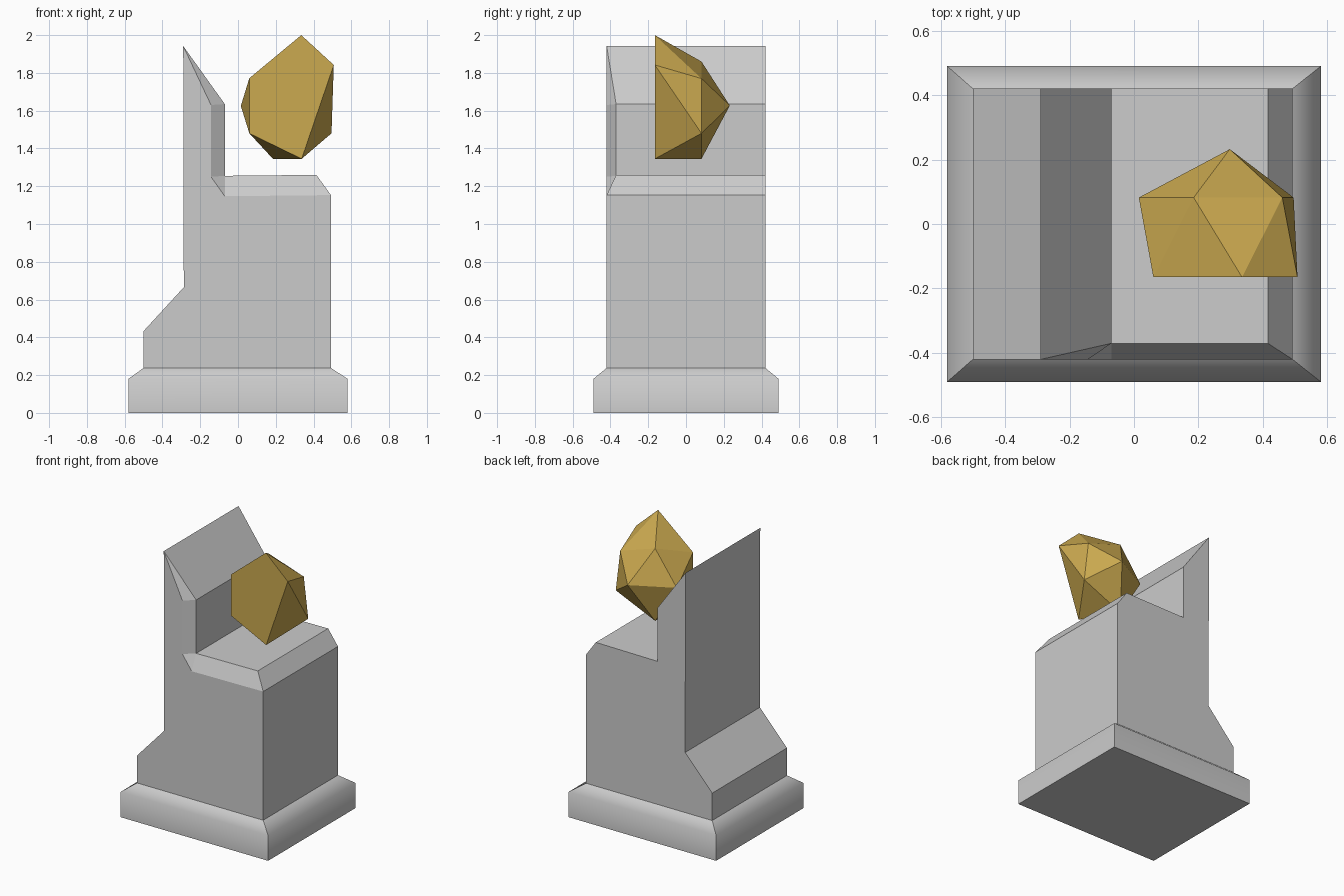
import bpy, bmesh

if "Cube" in bpy.data.objects:
    bpy.data.objects.remove(bpy.data.objects["Cube"])


def finish(name, bm, color=None):
    bmesh.ops.recalc_face_normals(bm, faces=bm.faces[:])
    mesh = bpy.data.meshes.new(name)
    bm.to_mesh(mesh)
    bm.free()
    obj = bpy.data.objects.new(name, mesh)
    bpy.context.collection.objects.link(obj)
    if color:
        mat = bpy.data.materials.new(name + "_material")
        mat.diffuse_color = color
        mat.use_nodes = True
        mat.node_tree.nodes["Principled BSDF"].inputs["Base Color"].default_value = mat.diffuse_color
        mesh.materials.append(mat)
    return obj


def add_verts(bm, points):
    return [bm.verts.new(p) for p in points]


def bridge(bm, a, b):
    n = len(a)
    for i in range(n):
        bm.faces.new((a[i], a[(i + 1) % n], b[(i + 1) % n], b[i]))


# Plinth: three rectangular rings, softly shaded up each side, sharp corners
bm = bmesh.new()
rings = []
for x0, x1, y, z in ((-0.58, 0.58, 0.49, 0), (-0.58, 0.58, 0.49, 0.18),
                     (-0.5, 0.492, 0.42, 0.238)):
    rings.append(add_verts(bm, [(x0, -y, z), (x1, -y, z), (x1, y, z), (x0, y, z)]))
for low, high in zip(rings, rings[1:]):
    bridge(bm, low, high)
    for a, b in zip(low, high):
        bm.edges.get((a, b)).smooth = False
for f in bm.faces:
    f.smooth = True
bottom = bm.faces.new(rings[0])
for e in bottom.edges:
    e.smooth = False
finish("plinth", bm)

# Pedestal body: side profile extruded in depth, front edge of the seat step chamfered
bm = bmesh.new()
Y = 0.42
shared_right = [(-0.5, 0.238), (0.492, 0.238), (0.492, 1.153)]
shared_left = [(-0.29, 1.942), (-0.287, 0.665), (-0.5, 0.433)]
step = [(0.415, 1.26), (-0.07, 1.255), (-0.07, 1.635)]
front_step = [(-0.07, 1.147), (-0.143, 1.25), (-0.143, 1.63)]
back = add_verts(bm, [(x, Y, z) for x, z in shared_right + step + shared_left])
front = add_verts(bm, [(x, -Y, z) for x, z in shared_right + front_step + shared_left])
inner = add_verts(bm, [(x, -0.37, z) for x, z in step])
bm.faces.new(back)
bm.faces.new(front)
for i in (1, 6, 7, 8):                                   # straight side walls
    if i != 8:
        bm.faces.new((front[i], front[i + 1], back[i + 1], back[i]))
bm.faces.new((front[8], front[0], back[0], back[8]))
bm.faces.new((front[2], inner[0], back[3], back[2]))     # right chamfer
bm.faces.new((inner[0], inner[1], back[4], back[3]))     # seat top
bm.faces.new((inner[1], inner[2], back[5], back[4]))     # upright wall
bm.faces.new((back[5], back[6], inner[2]))               # slanted top
bm.faces.new((back[6], front[6], inner[2]))
bm.faces.new((front[6], front[5], inner[2]))
bm.faces.new((front[2], front[3], inner[1], inner[0]))   # front chamfer
bm.faces.new((front[3], front[4], inner[1]))
bm.faces.new((front[4], front[5], inner[2], inner[1]))   # upright chamfer
finish("pedestal_body", bm)

# Floating nugget: irregular icosahedron with a flat front face
bm = bmesh.new()
near = add_verts(bm, [(x, -0.165, z) for x, z in (
    (0.507, 1.842), (0.335, 2.0), (0.06, 1.772), (0.06, 1.48), (0.337, 1.345))])
far = add_verts(bm, [(x, 0.082, z) for x, z in (
    (0.46, 1.77), (0.185, 1.86), (0.015, 1.625), (0.185, 1.345), (0.495, 1.48))])
tip = bm.verts.new((0.297, 0.232, 1.627))
bm.faces.new(near)
for i in range(5):
    j = (i + 1) % 5
    bm.faces.new((near[i], far[i], near[j]))
    bm.faces.new((far[i], far[j], near[j]))
    bm.faces.new((far[i], tip, far[j]))
finish("gold_nugget", bm, (0.6, 0.4, 0.08, 1))
